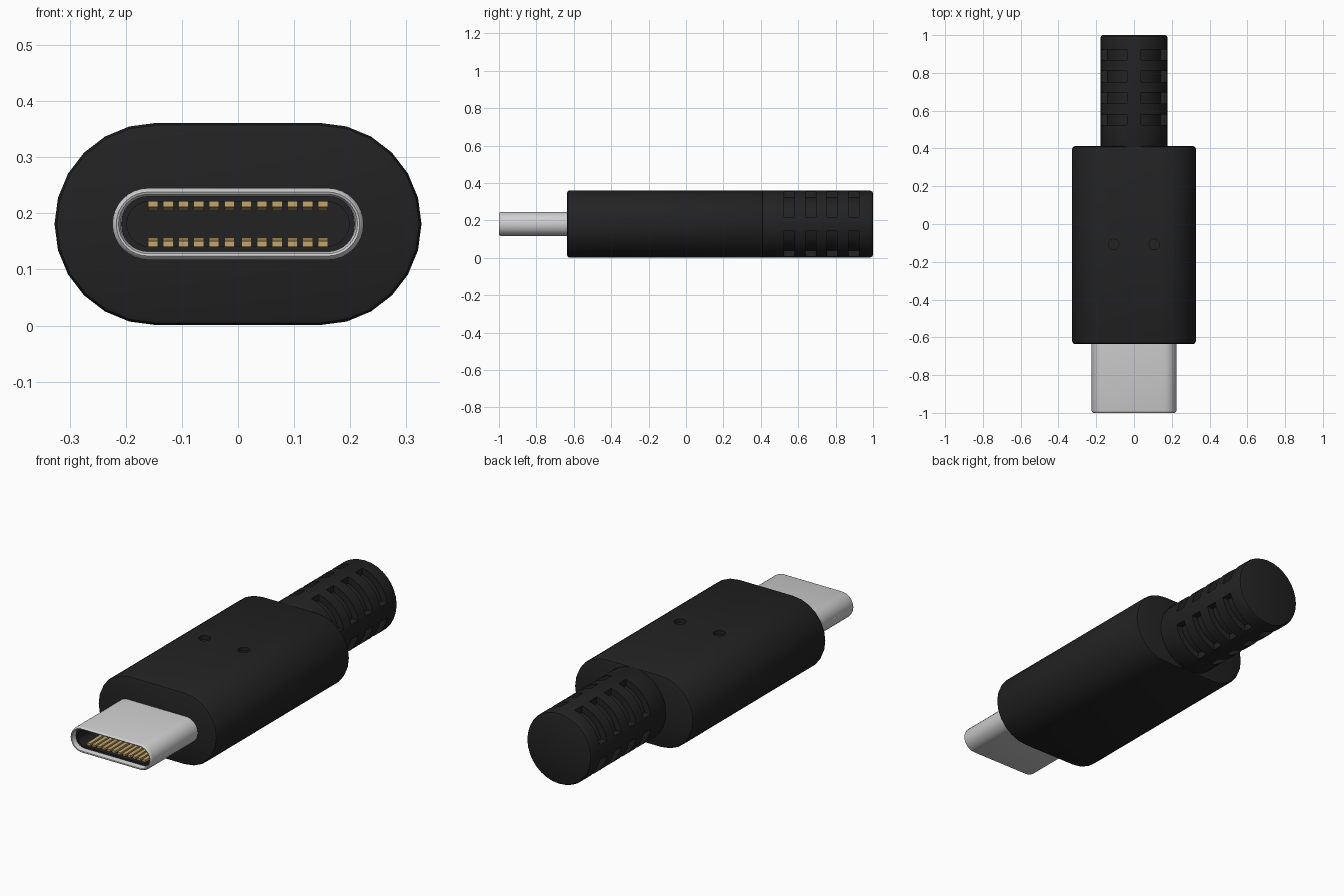
import bpy, bmesh, math

if "Cube" in bpy.data.objects:
    bpy.data.objects.remove(bpy.data.objects["Cube"])

ZC = 0.181  # height of the long axis


def material(name, rgb):
    m = bpy.data.materials.new(name)
    m.diffuse_color = (*rgb, 1)
    m.use_nodes = True
    m.node_tree.nodes["Principled BSDF"].inputs["Base Color"].default_value = m.diffuse_color
    return m


BLACK = material("black rubber", (0.016, 0.016, 0.016))
STEEL = material("steel", (0.62, 0.62, 0.62))
GOLD = material("gold", (0.55, 0.38, 0.15))


def finish(bm, name, mat):
    bmesh.ops.remove_doubles(bm, verts=bm.verts, dist=1e-5)
    bmesh.ops.recalc_face_normals(bm, faces=bm.faces)
    me = bpy.data.meshes.new(name)
    bm.to_mesh(me)
    bm.free()
    if mat:
        me.materials.append(mat)
    ob = bpy.data.objects.new(name, me)
    bpy.context.collection.objects.link(ob)
    return ob


def activate(ob):
    bpy.ops.object.select_all(action='DESELECT')
    ob.select_set(True)
    bpy.context.view_layer.objects.active = ob


def smooth(ob):
    activate(ob)
    bpy.ops.object.shade_smooth_by_angle(angle=math.radians(32))


def stadium(half_flat, r, n):
    """Rounded-end outline in x and z, n steps per half circle."""
    pts = []
    for side in (1, -1):
        for i in range(n + 1):
            t = math.pi / 2 - math.pi * i / n
            pts.append((side * (half_flat + r * math.cos(t)), side * r * math.sin(t)))
    return pts


def loft(name, half_flat, sections, mat, n=12):
    """Skin stadium outlines given as (radius, y), capped at both ends."""
    bm = bmesh.new()
    rings = [[bm.verts.new((x, y, ZC + z)) for x, z in stadium(half_flat, r, n)]
             for r, y in sections]
    for a, b in zip(rings, rings[1:]):
        for i in range(len(a)):
            j = (i + 1) % len(a)
            bm.faces.new((a[i], a[j], b[j], b[i]))
    bm.faces.new(rings[0])
    bm.faces.new(rings[-1])
    return finish(bm, name, mat)


def rounded(r, y0, y1, e):
    """Sections of a solid with softened end edges."""
    end = [(r - e, 0), (r - 0.3 * e, 0.3 * e), (r, e)]
    return [(q, y0 + d) for q, d in end] + [(q, y1 - d) for q, d in reversed(end)]


def cut(ob, cutter):
    cutter.hide_render = True
    activate(ob)
    mod = ob.modifiers.new("cut", 'BOOLEAN')
    mod.operation, mod.solver, mod.object = 'DIFFERENCE', 'EXACT', cutter
    bpy.ops.object.modifier_apply(modifier=mod.name)
    bpy.data.objects.remove(cutter)


# Housing with two round dimples on top
body = loft("housing", 0.147, rounded(0.18, -0.635, 0.412, 0.013), BLACK)
bm = bmesh.new()
for x in (-0.108, 0.108):
    c = bmesh.ops.create_cone(bm, cap_ends=True, segments=24, radius1=0.028,
                              radius2=0.028, depth=0.1)
    bmesh.ops.translate(bm, verts=c["verts"], vec=(x, -0.108, ZC + 0.18 - 0.018 + 0.05))
cut(body, finish(bm, "dimple_cutter", None))
smooth(body)

# Strain relief: cylinder with four rows of quarter-ring slots
relief = loft("strain_relief", 0, rounded(0.178, 0.39, 1.0, 0.014), BLACK, n=16)
bm = bmesh.new()
BRIDGE, R_IN, R_OUT = 0.037, 0.146, 0.23
for row in range(4):
    y0 = 0.524 + 0.1145 * row
    for sx in (1, -1):
        for sz in (1, -1):
            outline = []
            for r, order in ((R_IN, range(7)), (R_OUT, range(6, -1, -1))):
                a0 = math.asin(BRIDGE / r)
                for i in order:
                    a = a0 + (math.pi / 2 - 2 * a0) * i / 6
                    outline.append((sx * r * math.cos(a), sz * r * math.sin(a)))
            face = bm.faces.new([bm.verts.new((x, y0, ZC + z)) for x, z in outline])
            ext = bmesh.ops.extrude_face_region(bm, geom=[face], use_keep_orig=True)
            bmesh.ops.translate(bm, vec=(0, 0.057, 0),
                                verts=[v for v in ext["geom"] if isinstance(v, bmesh.types.BMVert)])
cut(relief, finish(bm, "slot_cutter", None))
smooth(relief)

# Metal shell with a rounded, open mouth
shell = loft("plug_shell", 0.16, [
    (0.064, -0.6), (0.064, -0.988), (0.0615, -0.996), (0.057, -1.0),
    (0.053, -0.998), (0.049, -0.99), (0.049, -0.65)], STEEL, n=16)
smooth(shell)

# Dark liner inside the shell
liner = loft("plug_liner", 0.158, [
    (0.0505, -0.66), (0.0505, -0.975), (0.040, -0.975), (0.040, -0.70)], BLACK, n=16)
smooth(liner)

# Two rows of twelve contacts
bm = bmesh.new()
for side in (1, -1):
    for row in (1, -1):
        for i in range(6):
            x = side * (0.0155 + 0.0272 * i)
            c = bmesh.ops.create_cube(bm, size=1)
            for v in c["verts"]:
                front = v.co.y < 0
                inner = v.co.z * row < 0
                v.co.x = x + 0.018 * v.co.x
                v.co.y = -0.955 if front else -0.69
                # the inner face ramps up slightly towards the back
                h = (0.030 if front else 0.025) if inner else 0.041
                v.co.z = ZC + row * h
finish(bm, "contacts", GOLD)
